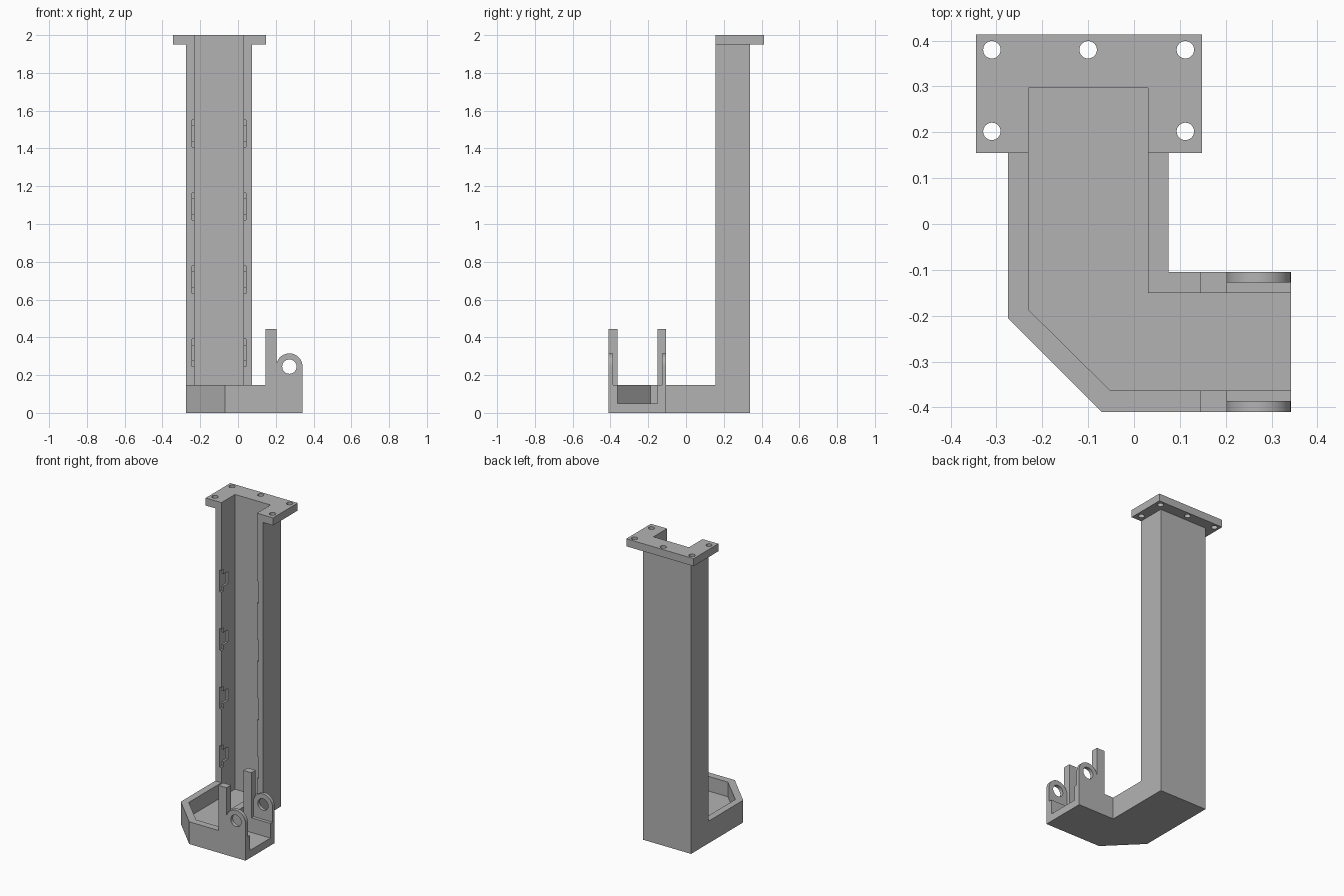
import bpy, bmesh, math
from mathutils import Matrix

cube = bpy.data.objects.get("Cube")
if cube:
    bpy.data.objects.remove(cube, do_unlink=True)

grey = bpy.data.materials.new("plain grey")
grey.use_nodes = True
colour = (0.45, 0.45, 0.45, 1)
grey.diffuse_color = colour
grey.node_tree.nodes["Principled BSDF"].inputs["Base Color"].default_value = colour


def prism(name, outline, low, high, along_y=False):
    """Extrude an outline up z, or an x-z outline along y."""
    bm = bmesh.new()
    if along_y:
        verts = [bm.verts.new((a, low, b)) for a, b in outline]
        move = (0, high - low, 0)
    else:
        verts = [bm.verts.new((a, b, low)) for a, b in outline]
        move = (0, 0, high - low)
    face = bm.faces.new(verts)
    new = bmesh.ops.extrude_face_region(bm, geom=[face])["geom"]
    bmesh.ops.translate(bm, vec=move, verts=[v for v in new if isinstance(v, bmesh.types.BMVert)])
    bmesh.ops.recalc_face_normals(bm, faces=bm.faces)
    mesh = bpy.data.meshes.new(name)
    bm.to_mesh(mesh)
    bm.free()
    mesh.materials.append(grey)
    obj = bpy.data.objects.new(name, mesh)
    bpy.context.collection.objects.link(obj)
    return obj


def box(name, x0, x1, y0, y1, z0, z1):
    return prism(name, [(x0, y0), (x1, y0), (x1, y1), (x0, y1)], z0, z1)


def circle(cx, cy, r, n=32):
    return [(cx + r * math.cos(i * math.tau / n), cy + r * math.sin(i * math.tau / n)) for i in range(n)]


def combine(body, part, operation):
    mod = body.modifiers.new(operation, "BOOLEAN")
    mod.operation, mod.solver, mod.object = operation, "EXACT", part
    bpy.context.view_layer.objects.active = body
    bpy.ops.object.modifier_apply(modifier=mod.name)
    bpy.data.objects.remove(part, do_unlink=True)


BACK, FRONT, END = 0.34, -0.41, 0.342
LEFT, RIGHT, MID = -0.275, 0.075, -0.1
WALL_TOP = 0.147

# Angled tray, column and top flange
body = prism("channel_bracket", [
    (LEFT, BACK), (LEFT, -0.205), (-0.07, FRONT), (END, FRONT),
    (END, -0.105), (RIGHT, -0.105), (RIGHT, BACK)], 0, WALL_TOP)
combine(body, box("column", LEFT, RIGHT, 0.155, BACK, 0.1, 1.97), "UNION")
combine(body, box("flange", -0.345, 0.148, 0.155, 0.413, 1.95, 2), "UNION")

# Upright posts and rounded pivot lugs on both tray walls
hx, hz, r = 0.272, 0.245, 0.07
arch = [(hx + r * math.cos(i * math.pi / 20), hz + r * math.sin(i * math.pi / 20)) for i in range(21)]
lug_outline = [(hx - r, 0.1), (hx + r, 0.1)] + arch
for post, lug in (((FRONT, -0.363), (FRONT, -0.386)), ((-0.15, -0.105), (-0.128, -0.105))):
    combine(body, prism("lug", lug_outline, *lug, along_y=True), "UNION")
    combine(body, box("post", 0.145, 0.203, *post, 0.1, 0.445), "UNION")

# Continuous channel through tray, column and flange
combine(body, prism("channel", [
    (-0.23, 0.297), (-0.23, -0.187), (-0.052, -0.363), (0.5, -0.363),
    (0.5, -0.15), (0.03, -0.15), (0.03, 0.297)], 0.05, 2.2), "DIFFERENCE")

# Pivot and fixing holes
combine(body, prism("pivot_hole", circle(hx, hz, 0.038), -0.6, 0, along_y=True), "DIFFERENCE")
for x, y in ((-0.31, 0.38), (MID, 0.38), (0.112, 0.38), (-0.31, 0.202), (0.112, 0.202)):
    combine(body, prism("fixing_hole", circle(x, y, 0.019), 1.9, 2.1), "DIFFERENCE")

# Snap notches and pockets in the column walls
for row in range(4):
    z = 0.318 + 0.387 * row
    for side in (-1, 1):
        a, b = sorted((MID + side * 0.143, MID + side * 0.11))
        combine(body, box("notch", a, b, 0.1, 0.178, z - 0.072, z + 0.072), "DIFFERENCE")
        combine(body, box("pocket", a, b, 0.17, 0.222, z - 0.04, z + 0.04), "DIFFERENCE")

# Clean up and shade
bm = bmesh.new()
bm.from_mesh(body.data)
bmesh.ops.remove_doubles(bm, verts=bm.verts, dist=0.0001)
bmesh.ops.dissolve_limit(bm, angle_limit=0.01, verts=bm.verts, edges=bm.edges)
bm.to_mesh(body.data)
bm.free()
body.select_set(True)
bpy.context.view_layer.objects.active = body
bpy.ops.object.shade_smooth_by_angle(angle=math.radians(30))
